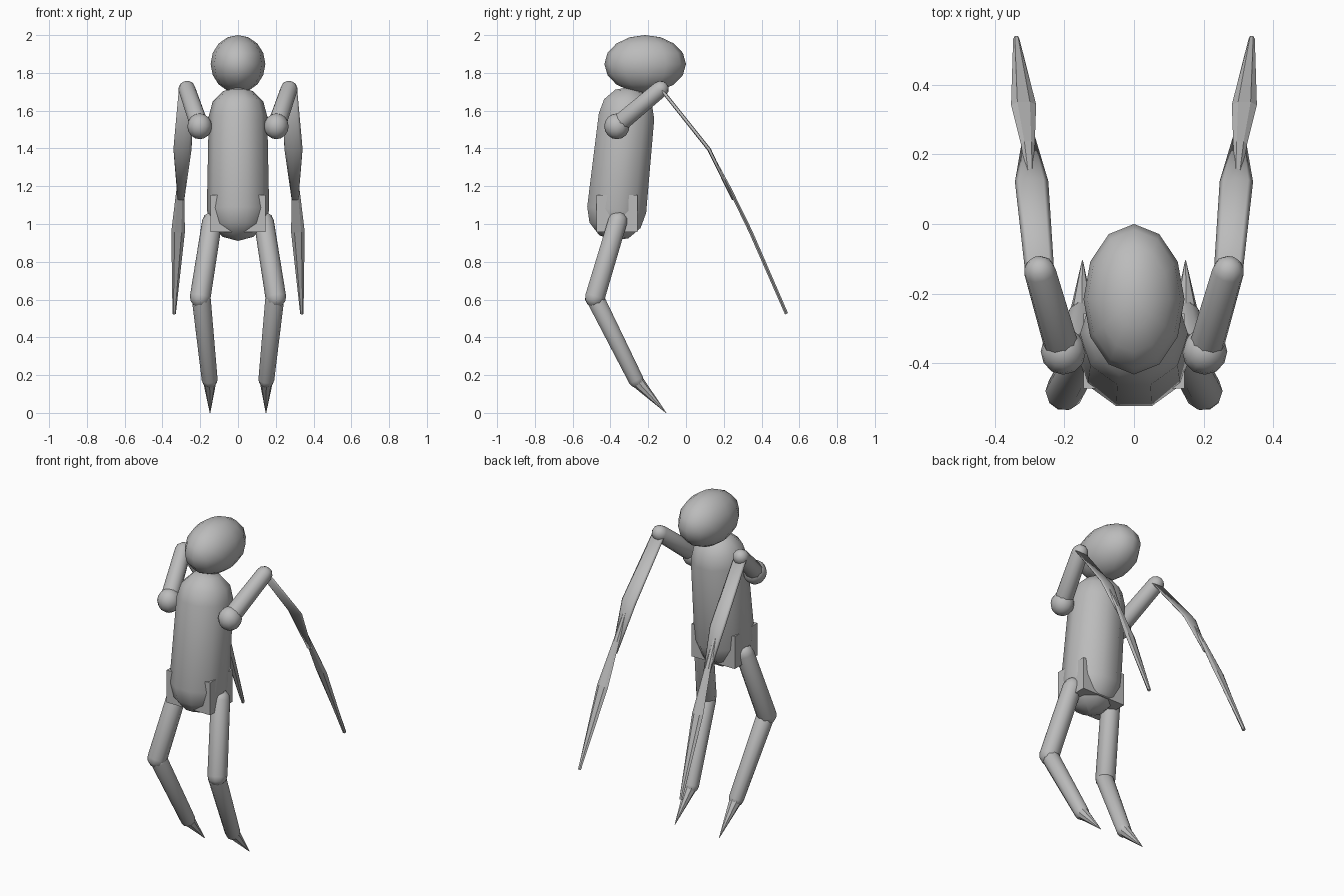
import bpy, bmesh, math
from mathutils import Vector

if "Cube" in bpy.data.objects:
    bpy.data.objects.remove(bpy.data.objects["Cube"])

mat = bpy.data.materials.new("plain grey")
mat.diffuse_color = (0.5, 0.5, 0.5, 1)
mat.use_nodes = True
mat.node_tree.nodes["Principled BSDF"].inputs["Base Color"].default_value = mat.diffuse_color


def finish(name, bm, smooth=True):
    bmesh.ops.recalc_face_normals(bm, faces=bm.faces)
    me = bpy.data.meshes.new(name)
    bm.to_mesh(me)
    bm.free()
    for p in me.polygons:
        p.use_smooth = smooth
    me.materials.append(mat)
    ob = bpy.data.objects.new(name, me)
    bpy.context.collection.objects.link(ob)
    return ob


def loft(name, sections, seg, smooth=True, side=1):
    """Skin elliptical sections (centre, axis, half width in x, half depth)."""
    bm = bmesh.new()
    rings = []
    for c, axis, a, b in sections:
        axis = axis.normalized()
        u = (Vector((1, 0, 0)) - axis * axis.x).normalized()
        v = axis.cross(u)
        ring = []
        for i in range(seg):
            t = 2 * math.pi * i / seg
            p = c + u * a * math.cos(t) + v * b * math.sin(t)
            ring.append(bm.verts.new((p.x * side, p.y, p.z)))
        rings.append(ring)
    for r, s in zip(rings, rings[1:]):
        for i in range(seg):
            j = (i + 1) % seg
            bm.faces.new((r[i], r[j], s[j], s[i]))
    bm.faces.new(rings[0])
    bm.faces.new(rings[-1])
    bmesh.ops.remove_doubles(bm, verts=bm.verts, dist=0.0002)
    return finish(name, bm, smooth)


def capsule(name, a, b, ra, rb, seg=10, side=1):
    """Round-ended tube between two joints."""
    a, b = Vector(a), Vector(b)
    d = (b - a).normalized()
    secs = []
    for k in range(4):
        t = math.radians(89.9 - 30 * k) if k == 0 else math.radians(90 - 30 * k)
        secs.append((a - d * ra * math.sin(t), d, ra * math.cos(t), ra * math.cos(t)))
    for k in range(4):
        t = math.radians(min(30 * k, 89.9))
        secs.append((b + d * rb * math.sin(t), d, rb * math.cos(t), rb * math.cos(t)))
    return loft(name, secs, seg, True, side)


def ball(name, c, r, seg=12, rings=8):
    bm = bmesh.new()
    bmesh.ops.create_uvsphere(bm, u_segments=seg, v_segments=rings, radius=1)
    for v in bm.verts:
        v.co = Vector((v.co.x * r[0], v.co.y * r[1], v.co.z * r[2])) + Vector(c)
    return finish(name, bm)


def blade(name, pts, seg, smooth, side):
    """Thin flattened limb through (x, y, z, half width, half thickness)."""
    ps = [Vector(p[:3]) for p in pts]
    secs = []
    for i, p in enumerate(pts):
        d = ps[min(i + 1, len(ps) - 1)] - ps[max(i - 1, 0)]
        secs.append((ps[i], d, p[3], p[4]))
    return loft(name, secs, seg, smooth, side)


# head and body
ball("head", (0, -0.216, 1.847), (0.145, 0.216, 0.153))
capsule("torso", (0, -0.367, 1.075), (0, -0.315, 1.57), 0.165, 0.155)

# pelvis block, its corners poke out of the torso
bm = bmesh.new()
bmesh.ops.create_cube(bm, size=1)
for v in bm.verts:
    v.co = Vector((v.co.x * 0.29, v.co.y * 0.215, v.co.z * 0.195)) + Vector((0, -0.365, 1.056))
finish("pelvis", bm, False)

for side, tag in ((1, "right"), (-1, "left")):
    # legs
    capsule(tag + "_thigh", (0.137, -0.362, 1.013), (0.2, -0.482, 0.612), 0.053, 0.055, side=side)
    capsule(tag + "_shin", (0.194, -0.478, 0.6), (0.15, -0.265, 0.175), 0.05, 0.042, side=side)
    heel, toe = Vector((0.15, -0.27, 0.18)), Vector((0.148, -0.105, 0.0))
    d = toe - heel
    loft(tag + "_foot", [(heel, d, 0.038, 0.038), (toe, d, 0.0015, 0.0015)], 8, False, side)
    # shoulder and raised upper arm
    ball(tag + "_shoulder", (0.203 * side, -0.366, 1.517), (0.065, 0.067, 0.068))
    capsule(tag + "_upper_arm", (0.207, -0.355, 1.53), (0.27, -0.137, 1.713), 0.05, 0.046, side=side)
    # thin trailing forearm and long blade
    blade(tag + "_forearm", [
        (0.272, -0.125, 1.705, 0.042, 0.009),
        (0.294, 0.122, 1.395, 0.048, 0.010),
        (0.302, 0.25, 1.13, 0.018, 0.007)], 8, True, side)
    blade(tag + "_blade", [
        (0.296, 0.118, 1.4, 0.010, 0.008),
        (0.305, 0.23, 1.19, 0.020, 0.010),
        (0.317, 0.342, 0.96, 0.036, 0.011),
        (0.338, 0.532, 0.525, 0.009, 0.010)], 6, False, side)
